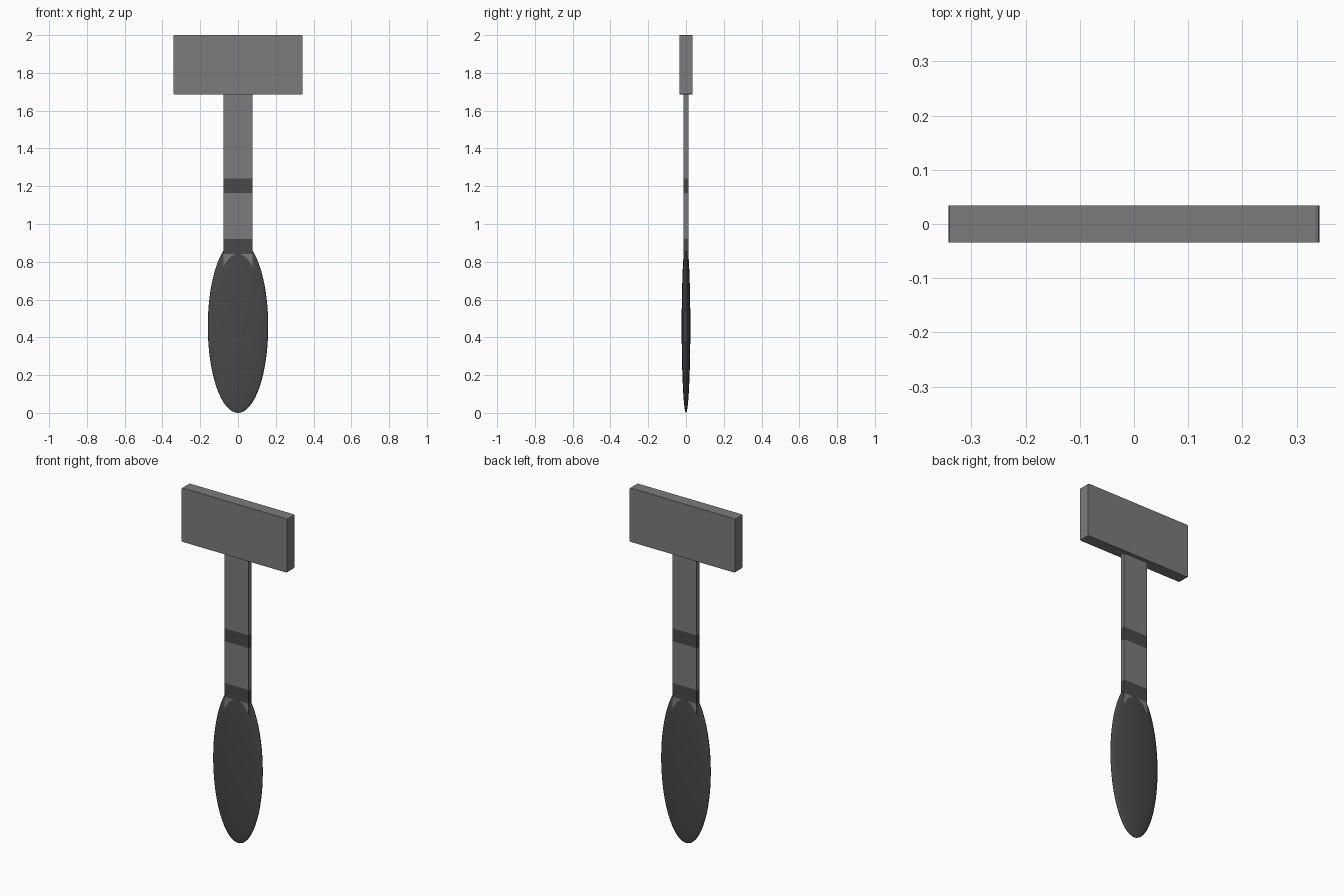
import bpy
import bmesh
from mathutils import Matrix, Vector

cube = bpy.data.objects.get("Cube")
if cube:
    bpy.data.objects.remove(cube, do_unlink=True)


def material(name, value):
    mat = bpy.data.materials.new(name)
    mat.use_nodes = True
    colour = (value, value, value, 1)
    mat.diffuse_color = colour
    mat.node_tree.nodes["Principled BSDF"].inputs["Base Color"].default_value = colour
    return mat


grey = material("steel grey", 0.2)
dark = material("dark grip", 0.065)


def box(bm, size, low, high):
    """Box centred on the z axis, between two heights."""
    place = Matrix.Translation((0, 0, (low + high) / 2))
    scale = Matrix.Diagonal((*size, high - low, 1))
    bmesh.ops.create_cube(bm, size=1, matrix=place @ scale)


def finish(name, bm, *mats):
    mesh = bpy.data.meshes.new(name)
    bm.to_mesh(mesh)
    bm.free()
    for mat in mats:
        mesh.materials.append(mat)
    obj = bpy.data.objects.new(name, mesh)
    bpy.context.collection.objects.link(obj)
    return obj


# Head: flat block, softened along its four short edges
bm = bmesh.new()
box(bm, (0.684, 0.068), 1.685, 2.0)
edges = [e for e in bm.edges
         if abs((e.verts[0].co - e.verts[1].co).normalized().dot(Vector((0, 1, 0)))) > 0.9]
bmesh.ops.bevel(bm, geom=edges, offset=0.007, segments=2, profile=0.5, affect="EDGES")
finish("head", bm, grey)

# Shaft: thin bar cut at the band heights, with two dark bands
bands = [(0.84, 0.92), (1.165, 1.24)]
bm = bmesh.new()
box(bm, (0.156, 0.025), 0.6, 1.7)
for height in [h for band in bands for h in band]:
    bmesh.ops.bisect_plane(bm, geom=bm.verts[:] + bm.edges[:] + bm.faces[:],
                           plane_co=(0, 0, height), plane_no=(0, 0, 1))
for face in bm.faces:
    z = face.calc_center_median().z
    face.material_index = int(any(low < z < high for low, high in bands))
finish("shaft", bm, grey, dark)

# Grip: flattened smooth ellipsoid
bm = bmesh.new()
bmesh.ops.create_uvsphere(
    bm, u_segments=48, v_segments=32, radius=1,
    matrix=Matrix.Translation((0, 0, 0.458)) @ Matrix.Diagonal((0.16, 0.023, 0.458, 1)))
for face in bm.faces:
    face.smooth = True
finish("grip", bm, dark)
